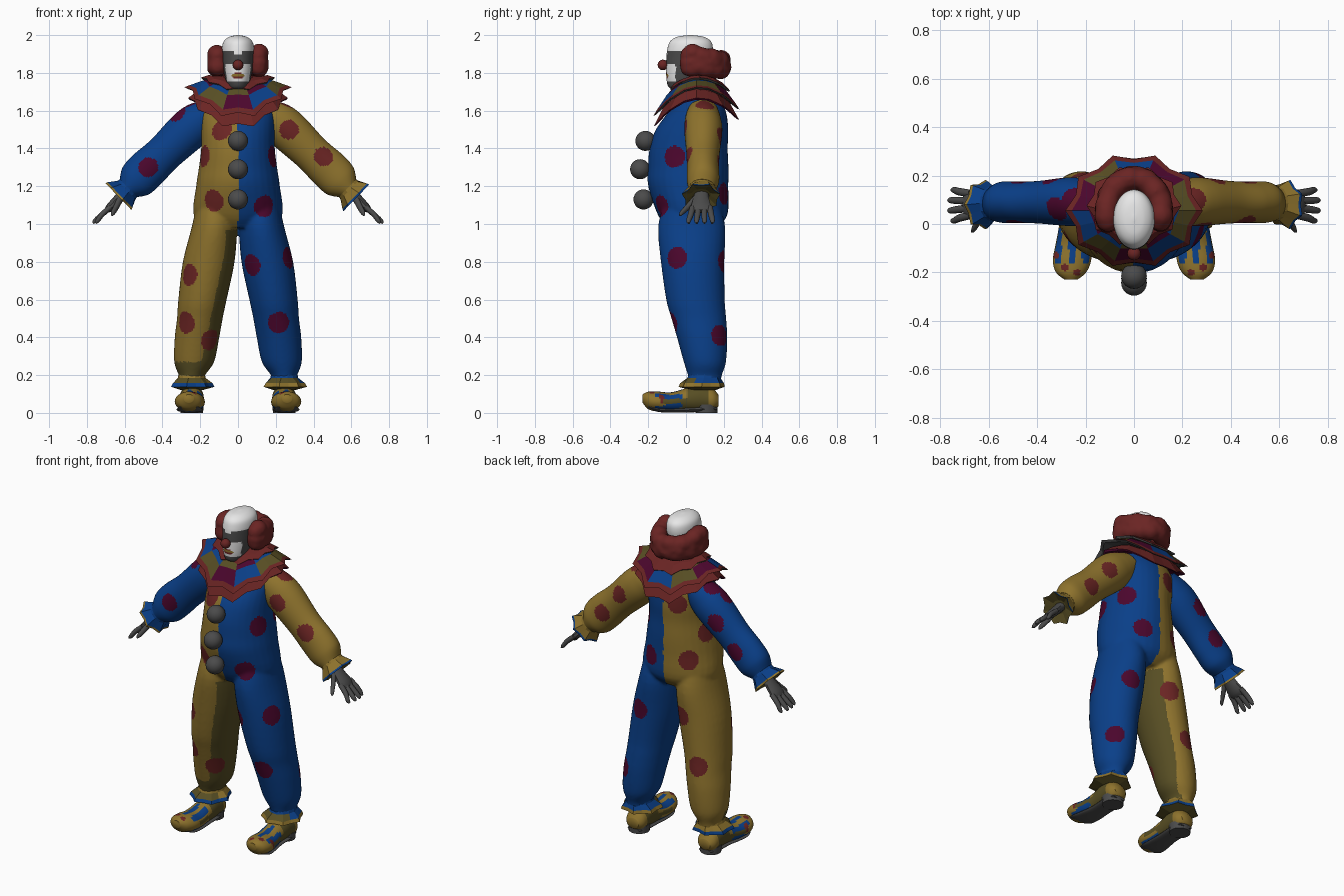
import bpy
import bmesh
import math
import random
from mathutils import Vector

if "Cube" in bpy.data.objects:
    bpy.data.objects.remove(bpy.data.objects["Cube"])
random.seed(4)

# Palette shared by every part
PALETTE = [
    ("yellow cloth", (.27, .17, .026)), ("blue cloth", (.003, .05, .25)),
    ("red", (.145, .018, .017)), ("maroon", (.07, .002, .026)),
    ("white", (.8, .8, .8)), ("grey", (.07, .07, .07)), ("olive", (.095, .075, .017)),
]
YELLOW, BLUE, RED, MAROON, WHITE, GREY, OLIVE = range(len(PALETTE))
materials = []
for label, rgb in PALETTE:
    material = bpy.data.materials.new(label)
    material.use_nodes = True
    material.diffuse_color = (*rgb, 1)
    shader = material.node_tree.nodes["Principled BSDF"]
    shader.inputs["Base Color"].default_value = (*rgb, 1)
    shader.inputs["Roughness"].default_value = .8
    materials.append(material)


def activate(obj):
    bpy.ops.object.select_all(action='DESELECT')
    obj.select_set(True)
    bpy.context.view_layer.objects.active = obj


def finish(name, bm, smooth=True):
    """Turn a bmesh into a named object carrying the palette."""
    bmesh.ops.recalc_face_normals(bm, faces=bm.faces)
    mesh = bpy.data.meshes.new(name)
    bm.to_mesh(mesh)
    bm.free()
    obj = bpy.data.objects.new(name, mesh)
    bpy.context.collection.objects.link(obj)
    for material in materials:
        mesh.materials.append(material)
    if smooth:
        activate(obj)
        bpy.ops.object.shade_smooth_by_angle(angle=math.radians(50))
    return obj


def spline(keys, steps):
    """Catmull-Rom interpolation through the key rings."""
    keys = [tuple(k) + (0,) * (6 - len(k)) for k in keys]
    out = []
    for i in range(len(keys) - 1):
        a, b, c, d = keys[max(i - 1, 0)], keys[i], keys[i + 1], keys[min(i + 2, len(keys) - 1)]
        for s in range(steps):
            t = s / steps
            out.append([.5 * (2 * q + (r - p) * t + (2 * p - 5 * q + 4 * r - w) * t * t
                              + (3 * q - p - 3 * r + w) * t ** 3) for p, q, r, w in zip(a, b, c, d)])
    return out + [list(keys[-1])]


def loft(bm, keys, axis=(0, 0, 1), n=32, steps=4, paint=lambda c, j, i: 0, droop=0):
    """Skin rings (x, y, z, radius u, radius v, zigzag) set across an axis."""
    axis = Vector(axis).normalized()
    if abs(axis.y) > .9:
        u, v = Vector((1, 0, 0)), Vector((0, 0, 1))
    else:
        v = Vector((0, 1, 0))
        u = v.cross(axis)
    rows = []
    for x, y, z, a, b, wave in spline(keys, steps):
        row = []
        for i in range(n):
            t = math.tau * i / n
            k = 1 + wave * math.cos(t * n / 2)
            p = Vector((x, y, z)) + u * (a * k * math.cos(t)) + v * (b * k * math.sin(t))
            p.z -= droop * (p.y - .07) ** 2
            row.append(bm.verts.new(p))
        rows.append(row)
    for j in range(len(rows) - 1):
        for i in range(n):
            h = (i + 1) % n
            face = bm.faces.new((rows[j][i], rows[j][h], rows[j + 1][h], rows[j + 1][i]))
            face.material_index = paint(face.calc_center_median(), j, i)
    for j, row in ((0, rows[0]), (len(rows) - 2, rows[-1])):
        cap = bm.faces.new(row)
        cap.material_index = paint(cap.calc_center_median(), j, 0)


def part(name, keys, smooth=True, **options):
    bm = bmesh.new()
    loft(bm, keys, **options)
    return finish(name, bm, smooth)


def fuse(obj, voxel, repeat):
    """Merge overlapping volumes into one soft skin."""
    activate(obj)
    remesh = obj.modifiers.new("fuse", 'REMESH')
    remesh.mode, remesh.voxel_size = 'VOXEL', voxel
    soften = obj.modifiers.new("soften", 'SMOOTH')
    soften.iterations = repeat
    for modifier in (remesh.name, soften.name):
        bpy.ops.object.modifier_apply(modifier=modifier)
    obj.data.polygons.foreach_set("use_smooth", [True] * len(obj.data.polygons))


def add_dots(obj, points, radius, base):
    """Round spots: red on yellow cloth, maroon on blue cloth."""
    spots = [obj.closest_point_on_mesh(Vector(p))[1] for p in points]
    for face in obj.data.polygons:
        face.material_index = base(face)
        if any((face.center - s).length < radius for s in spots):
            face.material_index = MAROON if face.material_index == BLUE else RED


# Suit: torso and both trouser legs fused
bm = bmesh.new()
loft(bm, [(0, .03, .98, .16, .13), (0, .035, 1.05, .235, .185), (0, .012, 1.2, .222, .212),
          (0, .012, 1.3, .207, .213), (0, .014, 1.4, .195, .207), (0, .032, 1.5, .195, .192),
          (0, .06, 1.6, .19, .15), (0, .06, 1.7, .12, .1)])
for s in (-1, 1):
    loft(bm, [(s * x, y, z, a, b) for x, y, z, a, b in (
        (.12, .03, 1.1, .1, .15), (.126, .03, .98, .12, .178), (.155, .035, .8, .137, .168),
        (.188, .05, .6, .128, .155), (.202, .068, .5, .121, .145), (.217, .085, .4, .118, .133),
        (.232, .1, .27, .106, .112), (.244, .1, .2, .07, .09), (.245, .1, .16, .068, .085))])
suit = finish("suit", bm)
fuse(suit, .009, 6)


def suit_colour(face):
    x, y, z = face.center
    if x > 0:
        return BLUE
    inner = x > -.05 - .21 * (.95 - z) or z < .27
    if z < .97 and (face.normal.x > .65 or (inner and face.normal.y < 0)):
        return OLIVE
    return YELLOW


add_dots(suit, [
    (.15, -.15, 1.09), (.06, -.1, .78), (.26, -.045, .82), (.215, -.06, .48), (.21, -.07, 1.36),
    (.3, .19, .41), (.11, .22, 1.16), (.2, .15, 1.38), (.185, .2, .8),
    (-.14, -.16, 1.12), (-.19, -.08, 1.36), (-.09, -.14, 1.5), (-.24, -.06, .73),
    (-.27, -.03, .48), (-.13, -.03, .38), (-.16, .2, 1.18), (-.09, .22, 1.52),
    (-.22, .08, 1.33), (-.1, .2, .83), (-.22, .2, .55)], .058, suit_colour)

for s, side, leg, sleeve, front in (
        (-1, "right", YELLOW, BLUE, [(.475, 0, 1.3), (.32, .06, 1.58)]),
        (1, "left", BLUE, YELLOW, [(.27, 0, 1.5), (.455, 0, 1.36)])):
    along = (s * .717, 0, -.697)

    def mirrored(keys):
        return [(s * k[0], *k[1:]) for k in keys]

    # Sleeve with spots
    arm = part(side + "_sleeve", mirrored([
        (.13, .09, 1.6, .08, .08), (.2, .09, 1.55, .105, .095), (.27, .092, 1.49, .11, .1),
        (.39, .09, 1.375, .1, .088), (.48, .09, 1.29, .106, .085), (.54, .09, 1.23, .1, .085),
        (.58, .085, 1.19, .066, .07)]), axis=along, n=72, steps=14)
    add_dots(arm, mirrored(front + [(.25, .1, 1.63), (.33, .18, 1.46), (.455, .17, 1.31)]),
             .052, lambda f: sleeve)
    # Frilled cuffs with a contrasting edge
    part(side + "_sleeve_cuff", mirrored([
        (.565, .085, 1.205, .062, .068), (.59, .085, 1.18, .068, .072), (.622, .08, 1.15, .09, .092, .1),
        (.63, .08, 1.142, .094, .095, .1), (.615, .08, 1.157, .04, .05)]), axis=along, n=14, steps=1,
        smooth=False, paint=lambda c, j, i: (sleeve, sleeve, YELLOW + BLUE - sleeve, OLIVE)[j])
    part(side + "_ankle_frill", mirrored([
        (.245, .1, .22, .066, .08), (.245, .095, .185, .074, .09), (.245, .085, .157, .102, .11, .08),
        (.245, .083, .138, .112, .116, .08), (.245, .09, .12, .055, .065)]), n=14, steps=1, smooth=False,
        paint=lambda c, j, i: OLIVE if j == 1 and c.y < .06 else (leg, leg, YELLOW + BLUE - leg, OLIVE)[j])

    # Gloved hand: palm, four fingers, thumb
    bm = bmesh.new()
    grey = dict(axis=along, n=10, steps=3, paint=lambda c, j, i: GREY)
    loft(bm, mirrored([(.59, .085, 1.18, .028, .035), (.64, .08, 1.125, .026, .045),
                       (.68, .08, 1.085, .022, .056), (.7, .08, 1.067, .012, .046)]), **grey)
    for f in range(4):
        low, far = .036 + .03 * f, .014 + .042 * f
        reach = .755 if f in (0, 3) else .768
        loft(bm, mirrored([(.675, low, 1.09, .014, .016), (.72, (low + far) / 2, 1.05, .014, .016),
                           (reach - .012, far, 1.018, .012, .013), (reach, far, 1.004, .005, .006)]), **grey)
    loft(bm, mirrored([(.62, .055, 1.14, .018, .021), (.645, .01, 1.09, .016, .019),
                       (.662, -.02, 1.06, .013, .014), (.67, -.03, 1.045, .005, .006)]), **grey)
    finish(side + "_hand", bm)

    # Shoe upper, sole and heel block
    def shoe_colour(c, j, i):
        x, y, z = abs(c.x), c.y, c.z
        for dx, dy, r in ((.235, -.2, .014), (.285, -.18, .015), (.32, -.13, .014)):
            if math.hypot(x - dx, y - dy) < r and z > .05:
                return RED
        if y < -.16:
            return YELLOW
        if y < -.02 and (z > .075 or z < .05 or y < -.12):
            return BLUE if int((x + .01) / .028) % 2 else YELLOW
        return YELLOW if y > .12 or (y < .01 and z > .075) else OLIVE

    part(side + "_shoe", mirrored([
        (.245, .172, .065, .04, .03), (.245, .14, .07, .062, .06), (.245, .07, .078, .064, .072),
        (.245, 0, .068, .064, .062), (.25, -.08, .056, .073, .053), (.256, -.15, .06, .079, .053),
        (.26, -.2, .066, .062, .046), (.26, -.23, .076, .026, .022)]),
        axis=(0, 1, 0), n=40, steps=9, paint=shoe_colour)
    part(side + "_sole", mirrored([
        (.245, .165, .022, .04, .008), (.245, .1, .02, .06, .014), (.245, 0, .016, .06, .014),
        (.25, -.08, .014, .068, .013), (.256, -.15, .018, .07, .012), (.26, -.2, .034, .046, .009)]),
        axis=(0, 1, 0), n=20, paint=lambda c, j, i: GREY)
    part(side + "_heel", mirrored([(.245, .108, 0, .06, .058), (.245, .108, .045, .063, .06)]),
         n=24, steps=1, paint=lambda c, j, i: GREY)

# Pompom buttons and nose
for name, y, z, r, tint in (("top_pompom", -.215, 1.44, .053, GREY), ("middle_pompom", -.243, 1.29, .053, GREY),
                            ("bottom_pompom", -.225, 1.13, .053, GREY), ("nose", -.122, 1.842, .028, RED)):
    bm = bmesh.new()
    bmesh.ops.create_uvsphere(bm, u_segments=24, v_segments=14, radius=r)
    bmesh.ops.translate(bm, verts=bm.verts, vec=(0, y, z))
    for face in bm.faces:
        face.material_index = tint
    finish(name, bm)


# Layered collar, zigzag edged, hanging lower at front and back
def patches(c, j, i):
    if j > 2:
        return GREY
    return RED if j == 2 else (BLUE, OLIVE, MAROON)[(i // 2 + j) % 3]


collar = dict(n=20, steps=1, smooth=False, droop=2.6)
part("lower_collar", [(0, .055, 1.73, .12, .11), (0, .055, 1.71, .2, .18, .03), (0, .055, 1.668, .252, .226, .05),
                      (0, .055, 1.658, .244, .214, .05), (0, .055, 1.68, .15, .14)],
     paint=lambda c, j, i: RED if j < 2 else MAROON, **collar)
part("patch_collar", [(0, .055, 1.78, .11, .1), (0, .055, 1.76, .18, .16, .03), (0, .055, 1.735, .245, .208, .05),
                      (0, .055, 1.725, .268, .226, .06), (0, .055, 1.715, .25, .214, .06),
                      (0, .055, 1.72, .13, .12)], paint=patches, **collar)
part("neck_ruff", [(0, .045, 1.785, .085, .085), (0, .065, 1.788, .15, .13, .05), (0, .075, 1.775, .185, .158, .06),
                   (0, .075, 1.764, .175, .15, .06), (0, .06, 1.76, .1, .1)],
     paint=lambda c, j, i: RED if j < 2 else GREY, **collar)


# Head with face paint
def face_paint(c, j, i):
    x, y, z = abs(c.x), c.y, c.z
    if z > 1.9 + (.012 if y < 0 and x > .02 else 0):
        return WHITE
    if y < -.02 and (x / .034) ** 2 + ((z - 1.785) / .016) ** 2 < 1:
        return YELLOW if abs(z - 1.79) < .005 else RED
    if y < -.055 and x < .066 and 1.757 < z < 1.85:
        return WHITE
    return GREY


part("head", [(0, .03, 1.64, .07, .07), (0, .02, 1.70, .058, .075), (0, -.02, 1.725, .054, .072),
              (0, -.015, 1.765, .066, .088), (0, 0, 1.82, .077, .105), (0, .015, 1.88, .083, .119),
              (0, .022, 1.93, .085, .12), (0, .024, 1.968, .075, .107), (0, .024, 1.991, .046, .07),
              (0, .024, 2, .006, .01)], n=72, steps=9, paint=face_paint)

# Hair: a curly horseshoe round the sides and back
bm = bmesh.new()
for k in range(25):
    t = math.radians(-16 + 212 * k / 24)
    back = max(0, math.sin(t))
    for level, radius in ((1.9 - .035 * back, .048), (1.86 - .02 * back, .05), (1.828 - .005 * back, .049)):
        ball = bmesh.ops.create_icosphere(bm, subdivisions=2, radius=radius + random.uniform(-.004, .005))
        bmesh.ops.translate(bm, verts=ball["verts"], vec=(
            .113 * math.cos(t), .052 + .138 * math.sin(t), level + random.uniform(-.008, .008)))
hair = finish("hair", bm)
fuse(hair, .01, 3)
for face in hair.data.polygons:
    face.material_index = RED
